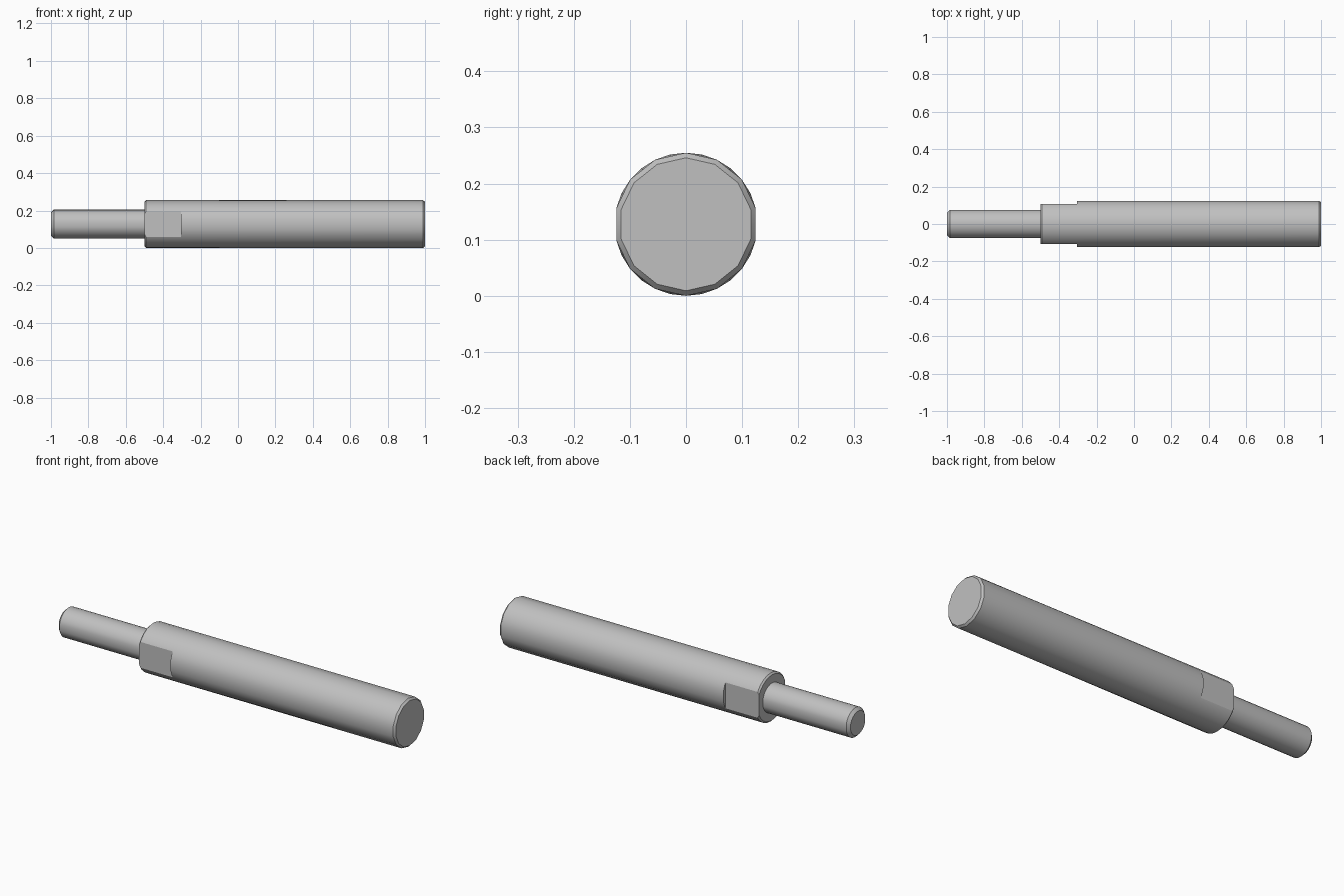
import bpy, bmesh, math

if "Cube" in bpy.data.objects:
    bpy.data.objects.remove(bpy.data.objects["Cube"], do_unlink=True)

SIDES = 14
RADIUS = 0.1275
AXIS_Z = RADIUS

steel = bpy.data.materials.new("grey steel")
steel.use_nodes = True
colour = (0.53, 0.53, 0.53, 1)
steel.diffuse_color = colour
steel.node_tree.nodes["Principled BSDF"].inputs["Base Color"].default_value = colour


def turned_part(name, profile):
    """Loft rings of (x, radius, is_round) along x; coarse rings keep 14 flat sides."""
    bm = bmesh.new()
    rings = []
    count = SIDES * 2
    chord = math.cos(math.pi / SIDES)
    for x, radius, is_round in profile:
        ring = []
        for i in range(count):
            a = math.tau * i / count
            side_middle = i in (SIDES // 2, SIDES * 3 // 2)
            r = radius * chord if i % 2 and (side_middle or not is_round) else radius
            ring.append(bm.verts.new((x, r * math.sin(a), AXIS_Z + r * math.cos(a))))
        rings.append(ring)
    for a, b in zip(rings, rings[1:]):
        for i in range(count):
            j = (i + 1) % count
            bm.faces.new((a[i], a[j], b[j], b[i]))
    bm.faces.new(rings[0])
    bm.faces.new(rings[-1])
    bmesh.ops.recalc_face_normals(bm, faces=bm.faces)
    mesh = bpy.data.meshes.new(name)
    bm.to_mesh(mesh)
    bm.free()
    obj = bpy.data.objects.new(name, mesh)
    bpy.context.collection.objects.link(obj)
    mesh.materials.append(steel)
    return obj


def select_only(obj):
    bpy.ops.object.select_all(action='DESELECT')
    obj.select_set(True)
    bpy.context.view_layer.objects.active = obj


# Main rod with chamfered ends
rod = turned_part("rod_body", [
    (-0.5, RADIUS - 0.008, True), (-0.492, RADIUS, True),
    (-0.305, RADIUS, True), (0.99, RADIUS, False), (1.0, RADIUS - 0.009, False)])

# Thin stud with a chamfered tip
stud = turned_part("end_stud", [
    (-1.0, 0.062, True), (-0.985, 0.077, True), (-0.48, 0.077, True)])

# Two wrench flats at the shoulder
for side in (-1, 1):
    bpy.ops.mesh.primitive_cube_add(size=1, location=(-0.455, side * 0.157, AXIS_Z))
    cutter = bpy.context.object
    cutter.name = "flat_cutter"
    cutter.scale = (0.3, 0.1, 0.4)
    cutter.hide_render = True
    select_only(rod)
    cut = rod.modifiers.new("wrench_flat", 'BOOLEAN')
    cut.operation = 'DIFFERENCE'
    cut.solver = 'EXACT'
    cut.object = cutter
    bpy.ops.object.modifier_apply(modifier=cut.name)
    bpy.data.objects.remove(cutter, do_unlink=True)

for obj in (rod, stud):
    select_only(obj)
    bpy.ops.object.shade_smooth_by_angle(angle=math.radians(28))
